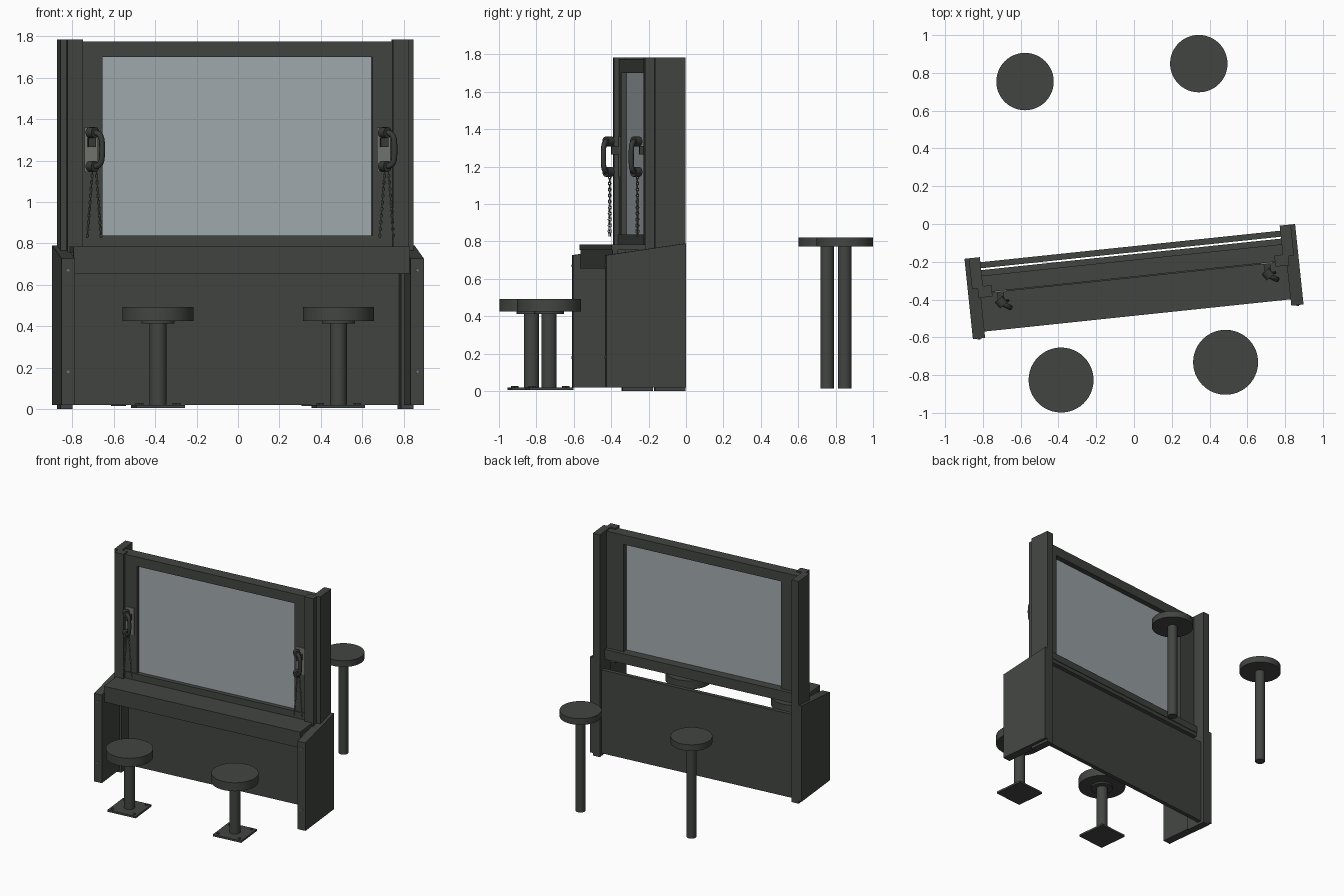
import bpy, bmesh, math
from mathutils import Matrix, Vector

if "Cube" in bpy.data.objects:
    bpy.data.objects.remove(bpy.data.objects["Cube"])


def material(name, rgb):
    m = bpy.data.materials.new(name)
    m.diffuse_color = (*rgb, 1)
    m.use_nodes = True
    m.node_tree.nodes["Principled BSDF"].inputs["Base Color"].default_value = m.diffuse_color
    return m


PAINT = material("dark grey paint", (0.054, 0.060, 0.054))
GLASS = material("pale blue glass", (0.36, 0.41, 0.43))
STEEL = material("brushed steel", (0.17, 0.175, 0.16))
PHONE = material("dark phone plastic", (0.040, 0.044, 0.040))

# The booth stands turned six degrees about the vertical axis
BOOTH = Matrix.Translation((0, -0.305, 0)) @ Matrix.Rotation(math.radians(6), 4, 'Z')
WORLD = Matrix.Identity(4)


def add(name, bm, mat, frame=BOOTH, smooth=False):
    bmesh.ops.recalc_face_normals(bm, faces=bm.faces)
    me = bpy.data.meshes.new(name)
    bm.to_mesh(me)
    bm.free()
    me.materials.append(mat)
    ob = bpy.data.objects.new(name, me)
    bpy.context.collection.objects.link(ob)
    ob.matrix_world = frame
    if smooth:
        bpy.ops.object.select_all(action='DESELECT')
        ob.select_set(True)
        bpy.context.view_layer.objects.active = ob
        bpy.ops.object.shade_smooth_by_angle(angle=math.radians(35))
    return ob


def box(name, x, y, z, mat=PAINT, frame=BOOTH):
    bm = bmesh.new()
    size = Vector((abs(x[1] - x[0]), abs(y[1] - y[0]), abs(z[1] - z[0])))
    mid = Vector((sum(x), sum(y), sum(z))) / 2
    bmesh.ops.create_cube(bm, size=1, matrix=Matrix.Translation(mid) @ Matrix.Diagonal((*size, 1)))
    return add(name, bm, mat, frame)


def disc(name, r, z0, z1, mat=PAINT, frame=WORLD, x=0, y=0, sides=40):
    bm = bmesh.new()
    bmesh.ops.create_cone(bm, cap_ends=True, segments=sides, radius1=r, radius2=r, depth=z1 - z0,
                          matrix=Matrix.Translation((x, y, (z0 + z1) / 2)))
    return add(name, bm, mat, frame, True)


def tube(name, paths, r, mat, cyclic=False, kind='POLY'):
    cu = bpy.data.curves.new(name, 'CURVE')
    cu.dimensions = '3D'
    cu.bevel_depth = r
    cu.bevel_resolution = 0 if cyclic else 3
    cu.use_fill_caps = True
    cu.resolution_u = 6
    for pts in paths:
        sp = cu.splines.new(kind)
        sp.points.add(len(pts) - 1)
        for p, c in zip(sp.points, pts):
            p.co = (*c, 1)
        sp.use_cyclic_u = cyclic
        if kind == 'NURBS':
            sp.order_u = 3
            sp.use_endpoint_u = True
    cu.materials.append(mat)
    ob = bpy.data.objects.new(name, cu)
    bpy.context.collection.objects.link(ob)
    ob.matrix_world = BOOTH


# Side panels with sloping tops, tall posts and their front flanges
for side, s in (("left", -1), ("right", 1)):
    bm = bmesh.new()
    prof = [(-0.214, 0.02), (0.214, 0.02), (0.214, 0.79), (-0.214, 0.727)]
    face = bm.faces.new([bm.verts.new((s * 0.815, y, z)) for y, z in prof])
    ext = bmesh.ops.extrude_face_region(bm, geom=[face])
    bmesh.ops.translate(bm, verts=[g for g in ext['geom'] if isinstance(g, bmesh.types.BMVert)],
                        vec=(s * 0.065, 0, 0))
    add(side + "_side_panel", bm, PAINT)
    box(side + "_post", (s * 0.798, s * 0.857), (0.05, 0.214), (0, 1.785))
    box(side + "_post_flange", (s * 0.753, s * 0.827), (0, 0.06), (0.70, 1.785))
    box(side + "_window_stile", (s * 0.655, s * 0.80), (0.026, 0.115), (0.785, 1.775))
    # Bolts on the panel fronts
    for z in (0.18, 0.67):
        disc(side + "_panel_bolt", 0.007, 0, 0.006, STEEL,
             BOOTH @ Matrix.Translation((s * 0.848, -0.213, z)) @ Matrix.Rotation(math.pi / 2, 4, 'X'),
             sides=8)

# Window frame and glass
box("window_top_rail", (-0.80, 0.80), (0.026, 0.115), (1.70, 1.775))
box("window_sill", (-0.80, 0.80), (0.02, 0.145), (0.785, 0.838))
box("window_glass", (-0.66, 0.66), (0.055, 0.075), (0.83, 1.71), GLASS)

# Counter, its apron and the single lower wall
box("counter_top", (-0.817, 0.817), (-0.18, 0.14), (0.755, 0.785))
box("counter_apron", (-0.817, 0.817), (-0.174, -0.145), (0.655, 0.756))
box("lower_wall", (-0.81, 0.81), (0.155, 0.187), (0.02, 0.69))

# Telephones on the window stiles
for side, px in (("left", -0.71), ("right", 0.71)):
    box(side + "_phone_plate", (px - 0.033, px + 0.033), (0.018, 0.027), (1.145, 1.36), STEEL)
    box(side + "_phone_hook", (px - 0.018, px + 0.018), (-0.02, 0.02), (1.265, 1.31), PHONE)
    turn = BOOTH @ Matrix.Translation((px, -0.036, 0)) @ Matrix.Rotation(math.radians(35), 4, 'Z')
    for end, z in (("ear", 1.335), ("mouth", 1.172)):
        disc(f"{side}_phone_{end}piece", 0.026, -0.022, 0.02, PHONE,
             turn @ Matrix.Translation((0, 0, z)) @ Matrix.Rotation(math.pi / 2, 4, 'X'), sides=20)
    tube(side + "_phone_handle",
         [[(px, -0.04, 1.335), (px + 0.038, -0.064, 1.338), (px + 0.045, -0.068, 1.253),
           (px + 0.038, -0.064, 1.169), (px, -0.04, 1.172)]], 0.014, PHONE, kind='NURBS')
    # Chain: two strands of links hanging from the mouthpiece to the counter
    links = []
    n = 20
    for x_top, x_low in ((px, px - 0.025), (px + 0.018, px + 0.042)):
        for i in range(n):
            t = (i + 0.5) / n
            cx, cz = x_top + (x_low - x_top) * t, 1.15 - 0.32 * t
            ring = []
            for k in range(8):
                a = k * math.pi / 4
                w, h = 0.006 * math.cos(a), 0.011 * math.sin(a)
                ring.append((cx + w, -0.03, cz + h) if i % 2 else (cx, -0.03 + w, cz + h))
            links.append(ring)
    tube(side + "_phone_chain", links, 0.002, STEEL, cyclic=True)

# Low front stools with bolted base plates
for side, x, y in (("left", -0.386, -0.826), ("right", 0.485, -0.732)):
    at = Matrix.Translation((x, y, 0)) @ Matrix.Rotation(math.radians(6), 4, 'Z')
    disc(side + "_front_seat", 0.172, 0.425, 0.493, frame=at, sides=48)
    disc(side + "_front_seat_collar", 0.08, 0.412, 0.427, frame=at)
    disc(side + "_front_stool_column", 0.041, 0.01, 0.42, frame=at)
    box(side + "_front_stool_base", (-0.118, 0.118), (-0.118, 0.118), (0.005, 0.02), PAINT, at)
    for bx in (-0.09, 0.09):
        for by in (-0.09, 0.09):
            disc(side + "_base_bolt", 0.011, 0.018, 0.028, frame=at, x=bx, y=by, sides=6)

# Tall back stools on plain columns
for side, x, y in (("left", -0.577, 0.754), ("right", 0.343, 0.849)):
    at = Matrix.Translation((x, y, 0))
    disc(side + "_back_seat", 0.152, 0.772, 0.822, frame=at, sides=48)
    disc(side + "_back_stool_column", 0.036, 0.014, 0.78, frame=at)
